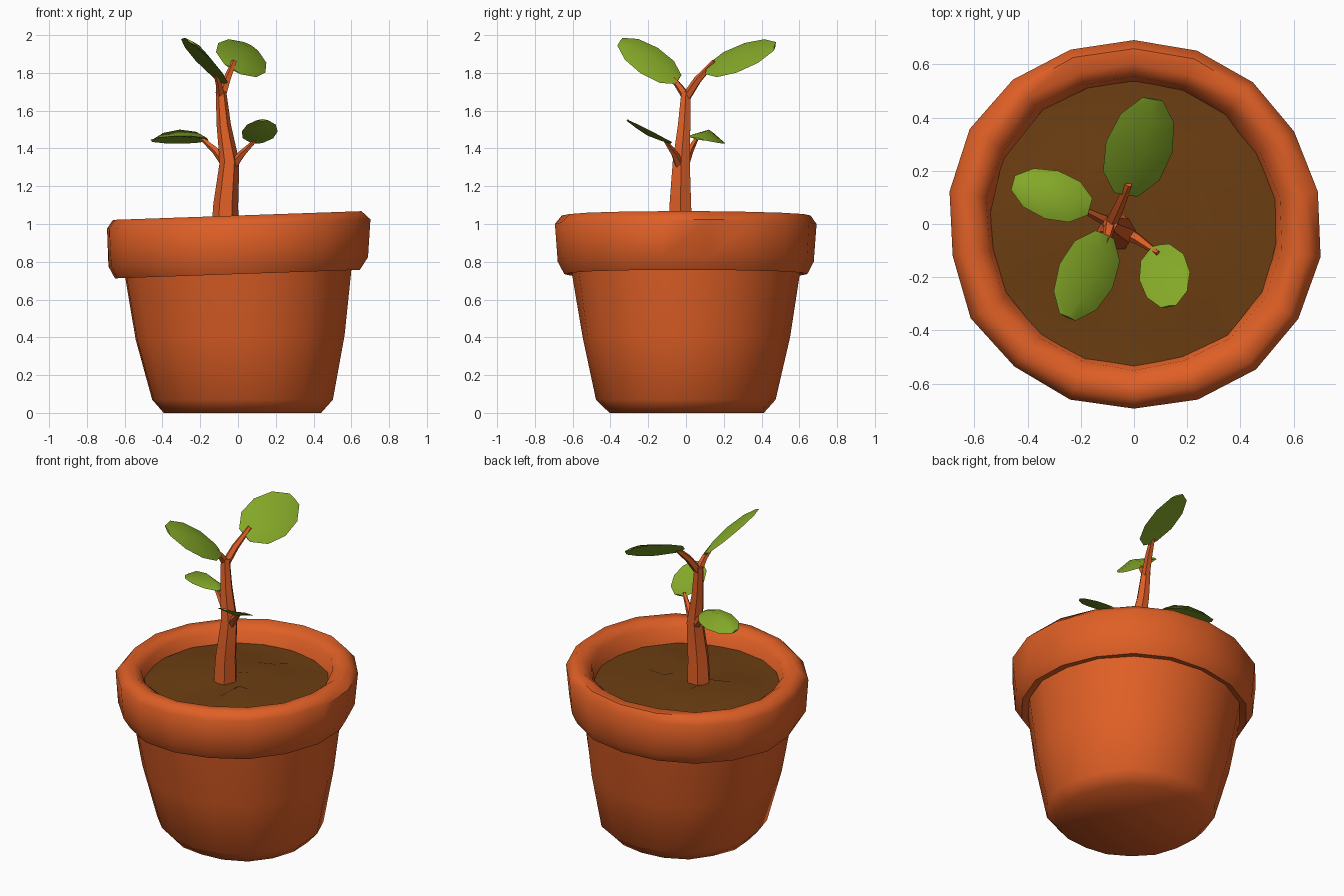
import bpy, bmesh, math, random
from mathutils import Vector

random.seed(4)
if "Cube" in bpy.data.objects:
    bpy.data.objects.remove(bpy.data.objects["Cube"], do_unlink=True)


def material(name, r, g, b):
    m = bpy.data.materials.new(name)
    m.use_nodes = True
    m.diffuse_color = (r, g, b, 1)
    m.node_tree.nodes["Principled BSDF"].inputs["Base Color"].default_value = (r, g, b, 1)
    return m


terracotta = material("terracotta orange", 0.74, 0.115, 0.019)
soil_brown = material("soil brown", 0.15, 0.048, 0.006)
leaf_green = material("leaf green", 0.23, 0.39, 0.021)


def finish(name, bm, mat, angle):
    bmesh.ops.recalc_face_normals(bm, faces=bm.faces)
    mesh = bpy.data.meshes.new(name)
    bm.to_mesh(mesh)
    bm.free()
    mesh.materials.append(mat)
    ob = bpy.data.objects.new(name, mesh)
    bpy.context.collection.objects.link(ob)
    bpy.ops.object.select_all(action='DESELECT')
    ob.select_set(True)
    bpy.context.view_layer.objects.active = ob
    bpy.ops.object.shade_smooth_by_angle(angle=math.radians(angle))
    return ob


def loft(bm, rings, cap_start=True, cap_end=True):
    """Skin a list of equal-length rings of points."""
    rows = [[bm.verts.new(p) for p in ring] for ring in rings]
    n = len(rows[0])
    for a, b in zip(rows, rows[1:]):
        for i in range(n):
            j = (i + 1) % n
            bm.faces.new((a[i], a[j], b[j], b[i]))
    if cap_start:
        bm.faces.new(rows[0][::-1])
    if cap_end:
        bm.faces.new(rows[-1])


# Pot: slightly wobbly lathe, rim tilted up towards +x
SIDES = 18
wobble = [random.uniform(-0.012, 0.008) for _ in range(SIDES)]
profile = [(0.42, 0), (0.485, 0.07), (0.56, 0.4), (0.61, 0.745), (0.655, 0.735),
           (0.69, 0.8), (0.705, 1.0), (0.665, 1.045), (0.61, 1.045), (0.56, 1.01), (0.53, 0.86)]
rings = []
for r, z in profile:
    tilt = 0.035 * min(1, z / 0.7) if z > 0.1 else 0
    shift = 0.025 * max(0, 1 - z / 0.7)
    ring = []
    for i in range(SIDES):
        a = math.tau * (i + 0.5) / SIDES
        rr = r + wobble[i] + random.uniform(-0.006, 0.006)
        x = rr * math.cos(a)
        ring.append((x + shift, rr * math.sin(a), z + tilt * x))
    rings.append(ring)
bm = bmesh.new()
loft(bm, rings)
finish("pot", bm, terracotta, 50)

# Soil: lumpy disc inside the rim
bm = bmesh.new()
rings = []
for r in (0.55, 0.42, 0.28, 0.13):
    lump = 0.0 if r > 0.5 else 0.022
    rings.append([(r * math.cos(math.tau * i / 14), r * math.sin(math.tau * i / 14),
                   0.965 - 0.06 * r + random.uniform(-lump, lump)) for i in range(14)])
loft(bm, rings, cap_start=False)
finish("soil", bm, soil_brown, 50)


# Stem and twigs: tapered low-poly tubes
def tube(name, path, sides):
    bm = bmesh.new()
    pts = [Vector(p[:3]) for p in path]
    rings = []
    for k, (p, (*_, r)) in enumerate(zip(pts, path)):
        d = (pts[min(k + 1, len(pts) - 1)] - pts[max(k - 1, 0)]).normalized()
        u = d.cross(Vector((0, 1, 0))).normalized()
        v = d.cross(u)
        rings.append([p + r * (u * math.cos(math.tau * i / sides) + v * math.sin(math.tau * i / sides))
                      for i in range(sides)])
    loft(bm, rings)
    finish(name, bm, terracotta, 50)


tube("stem", [(-0.07, -0.03, 0.9, 0.075), (-0.065, -0.03, 1.1, 0.066), (-0.045, -0.025, 1.33, 0.052),
              (-0.075, -0.01, 1.52, 0.038), (-0.09, 0, 1.7, 0.028)], 6)
tube("upper_back_twig", [(-0.09, -0.005, 1.66, 0.026), (-0.06, 0.06, 1.76, 0.022), (-0.02, 0.15, 1.86, 0.014)], 5)
tube("upper_front_twig", [(-0.09, 0.005, 1.67, 0.026), (-0.1, -0.045, 1.74, 0.018), (-0.12, -0.1, 1.8, 0.01)], 5)
tube("lower_right_twig", [(-0.05, -0.015, 1.3, 0.028), (-0.12, 0.02, 1.39, 0.02), (-0.2, 0.06, 1.46, 0.01)], 5)
tube("lower_left_twig", [(-0.05, -0.02, 1.28, 0.03), (0.02, -0.06, 1.37, 0.02), (0.09, -0.11, 1.44, 0.01)], 5)


# Leaves: blunt folded blades with a raised midrib
def leaf(name, base, tip, side, lift):
    base, tip, side = Vector(base), Vector(tip), Vector(side)
    axis = tip - base
    up = side.cross(axis).normalized()
    if up.z < 0:
        up = -up
    stations = [(0, 0.35, 0), (0.2, 0.85, 0.7), (0.5, 1, 1), (0.8, 0.8, 0.7), (1, 0.3, 0)]
    bm = bmesh.new()
    rings = []
    for t, w, h in stations:
        c = base + axis * t
        rings.append([c - side * w, c + up * (lift * h + 0.006), c + side * w,
                      c + up * (lift * h * 0.4 - 0.006)])
    loft(bm, rings)
    finish(name, bm, leaf_green, 60)


leaf("upper_back_leaf", (-0.03, 0.11, 1.82), (0.07, 0.47, 1.94), (0.125, -0.02, -0.078), 0.03)
leaf("upper_front_leaf", (-0.11, -0.04, 1.765), (-0.25, -0.35, 1.965), (0.1, -0.045, -0.068), 0.03)
leaf("lower_right_leaf", (-0.165, 0.065, 1.45), (-0.455, 0.155, 1.44), (0.025, 0.09, -0.02), 0.05)
leaf("lower_left_leaf", (0.1, -0.08, 1.43), (0.13, -0.31, 1.55), (0.095, 0.015, 0.0), -0.03)
